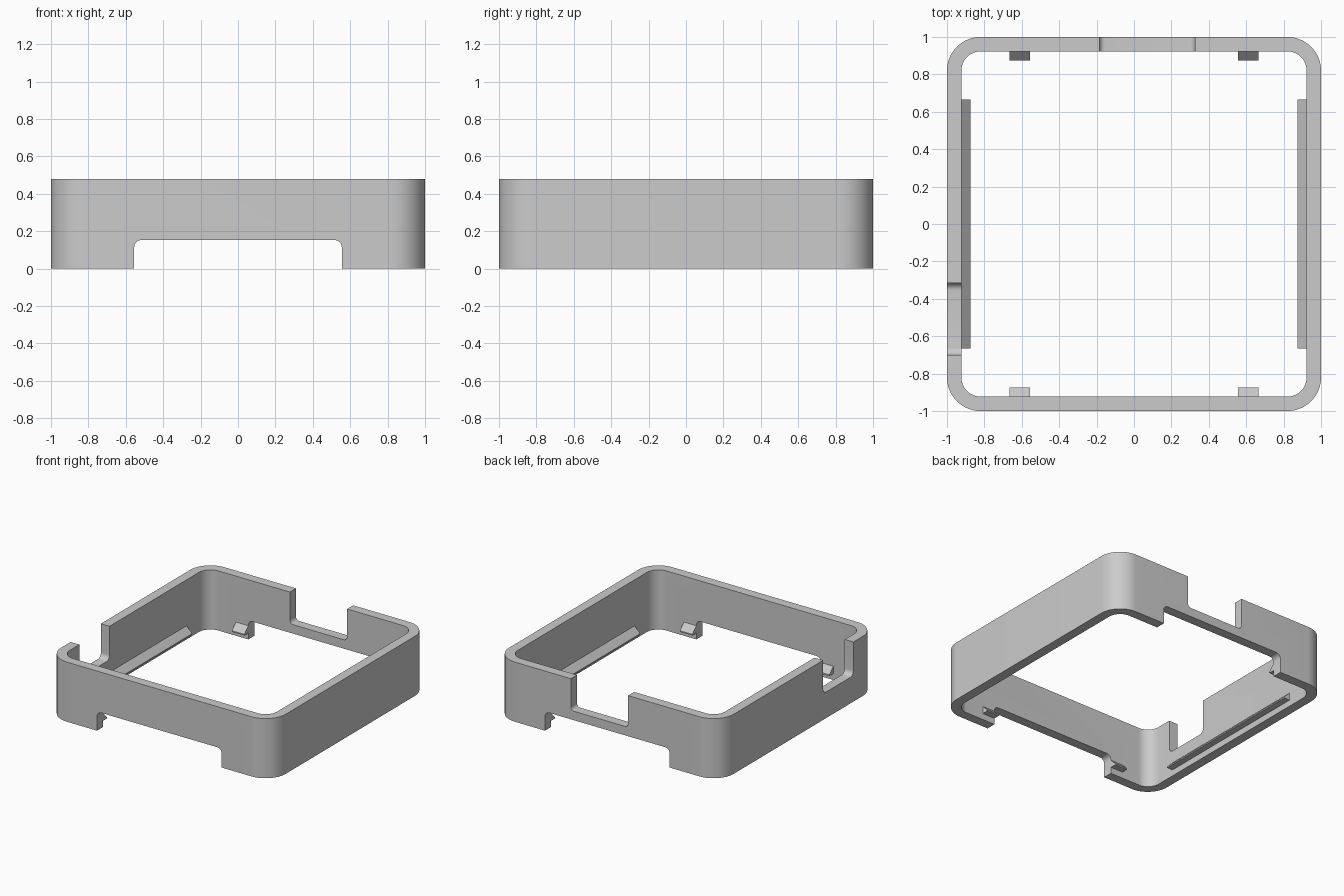
import bpy
import bmesh
import math
from mathutils import Matrix, Vector

if "Cube" in bpy.data.objects:
    bpy.data.objects.remove(bpy.data.objects["Cube"], do_unlink=True)

HEIGHT, WALL, CORNER = 0.48, 0.077, 0.18
INNER = 1 - WALL

grey = bpy.data.materials.new("Plain grey")
grey.use_nodes = True
grey.diffuse_color = (0.6, 0.6, 0.6, 1)
grey.node_tree.nodes["Principled BSDF"].inputs["Base Color"].default_value = (0.6, 0.6, 0.6, 1)


def prism(name, outline, depth, matrix=Matrix()):
    """Extrude a flat outline along its local z, then place it."""
    bm = bmesh.new()
    face = bm.faces.new([bm.verts.new((u, v, 0)) for u, v in outline])
    side = bmesh.ops.extrude_face_region(bm, geom=[face])["geom"]
    moved = [g for g in side if isinstance(g, bmesh.types.BMVert)]
    bmesh.ops.translate(bm, verts=moved, vec=(0, 0, depth))
    bmesh.ops.transform(bm, matrix=matrix, verts=bm.verts)
    bmesh.ops.recalc_face_normals(bm, faces=bm.faces)
    mesh = bpy.data.meshes.new(name)
    bm.to_mesh(mesh)
    bm.free()
    mesh.materials.append(grey)
    obj = bpy.data.objects.new(name, mesh)
    bpy.context.collection.objects.link(obj)
    return obj


def rounded_rect(u0, u1, v0, v1, radius, steps):
    """Counter-clockwise rectangle outline with rounded corners."""
    centres = [(u1 - radius, v1 - radius), (u0 + radius, v1 - radius),
               (u0 + radius, v0 + radius), (u1 - radius, v0 + radius)]
    points = []
    for quarter, (cu, cv) in enumerate(centres):
        for i in range(steps + 1):
            a = (quarter + i / steps) * math.pi / 2
            points.append((cu + radius * math.cos(a), cv + radius * math.sin(a)))
    return points


def axes(u, v, w, origin):
    """Matrix that maps local axes to the given directions."""
    m = Matrix((u, v, w)).transposed().to_4x4()
    m.translation = Vector(origin)
    return m


def select_only(obj):
    bpy.ops.object.select_all(action="DESELECT")
    obj.select_set(True)
    bpy.context.view_layer.objects.active = obj


# Wall ring
frame = prism("frame_wall", rounded_rect(-1, 1, -1, 1, CORNER, 16), HEIGHT)
cutters = [prism("inside_cutter",
                 rounded_rect(-INNER, INNER, -INNER, INNER, CORNER - WALL, 16),
                 1, Matrix.Translation((0, 0, -0.2)))]

# Shared low opening through front and back, and notches in the top rim
ACROSS_X = ((1, 0, 0), (0, 0, 1), (0, -1, 0))
ACROSS_Y = ((0, 1, 0), (0, 0, 1), (1, 0, 0))
cutters.append(prism("low_opening_cutter",
                     rounded_rect(-0.555, 0.555, -0.3, 0.153, 0.04, 8), 2.4,
                     axes(*ACROSS_X, (0, 1.2, 0))))
cutters.append(prism("back_notch_cutter",
                     rounded_rect(-0.185, 0.325, 0.225, 0.8, 0.03, 8), 0.4,
                     axes(*ACROSS_X, (0, 1.2, 0))))
cutters.append(prism("side_notch_cutter",
                     rounded_rect(-0.70, -0.315, 0.21, 0.8, 0.04, 8), 0.4,
                     axes(*ACROSS_Y, (-1.2, 0, 0))))

for cutter in cutters:
    cutter.hide_render = True
    mod = frame.modifiers.new(cutter.name, "BOOLEAN")
    mod.operation = "DIFFERENCE"
    mod.solver = "EXACT"
    mod.object = cutter
    select_only(frame)
    bpy.ops.object.modifier_apply(modifier=mod.name)
for cutter in cutters:
    bpy.data.objects.remove(cutter, do_unlink=True)
select_only(frame)
bpy.ops.object.shade_smooth_by_angle(angle=math.radians(30))

# Snap ridges: sloped on top, flat underneath, rooted in the wall
ridge = [(-0.01, 0.05), (0.05, 0.05), (0.05, 0.06), (0, 0.11), (-0.01, 0.11)]
for label, s in (("left", 1), ("right", -1)):
    prism(label + "_long_ridge", ridge, 1.33,
          axes((-s, 0, 0), (0, 0, 1), (0, 1, 0), (s * INNER, -0.665, 0)))
    for end, t in (("front", -1), ("back", 1)):
        prism(end + "_" + label + "_clip", ridge, 0.11,
              axes((0, -t, 0), (0, 0, 1), (s, 0, 0), (s * 0.555, t * INNER, 0)))
